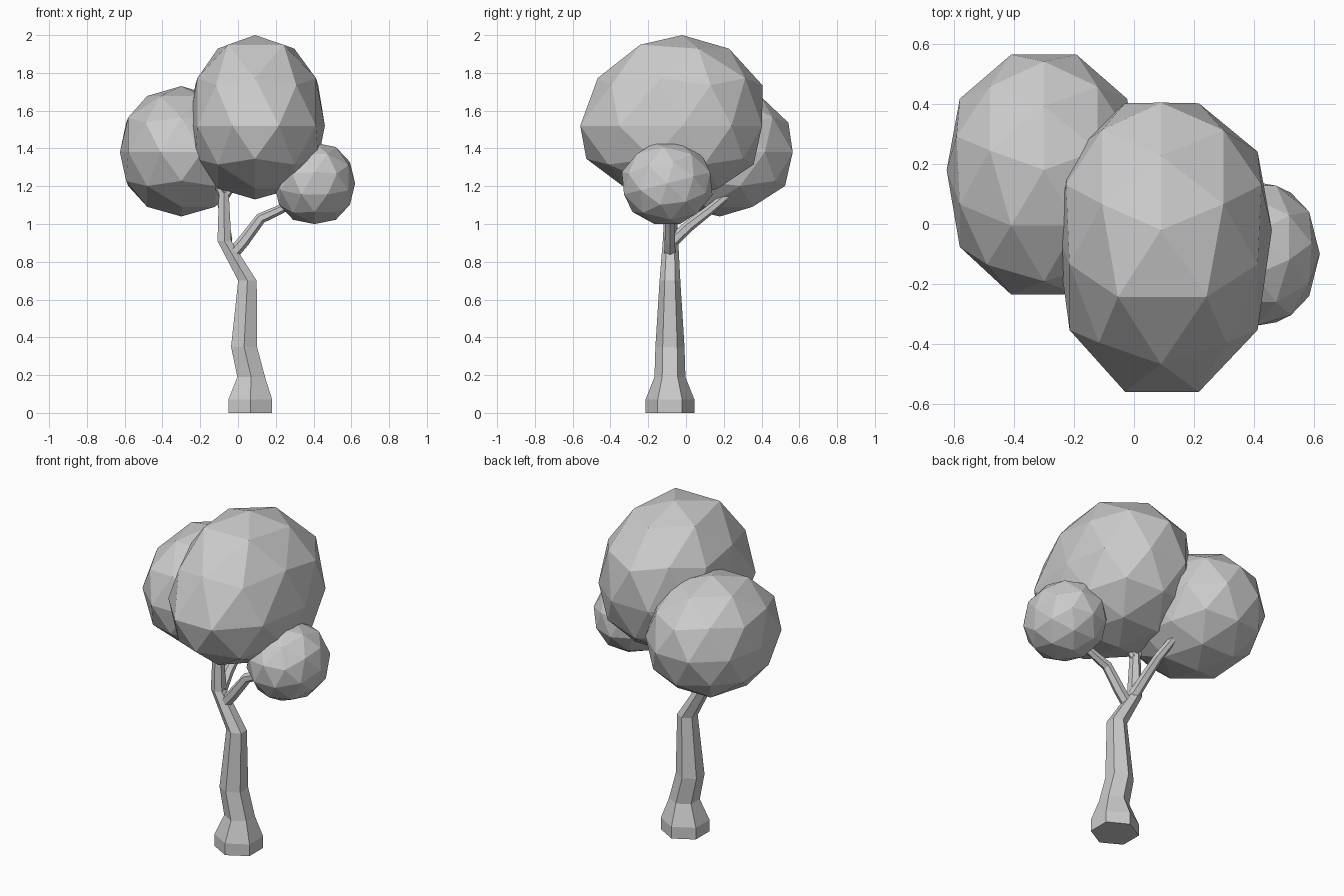
import bpy, bmesh, math
from mathutils import Vector, Matrix

if "Cube" in bpy.data.objects:
    bpy.data.objects.remove(bpy.data.objects["Cube"])


def finish(bm, name):
    bmesh.ops.recalc_face_normals(bm, faces=bm.faces)
    me = bpy.data.meshes.new(name)
    bm.to_mesh(me)
    bm.free()
    ob = bpy.data.objects.new(name, me)
    bpy.context.collection.objects.link(ob)
    return ob


def tube(name, pts, sides=6, level=False):
    """Faceted tube through (x, y, z, radius) points."""
    bm = bmesh.new()
    pos = [Vector(p[:3]) for p in pts]
    rings = []
    for i, p in enumerate(pos):
        d = pos[min(i + 1, len(pos) - 1)] - pos[max(i - 1, 0)]
        d.normalize()
        if level:
            u, v = Vector((1.03, 0, 0)), Vector((0, 1, 0))
        else:
            u = Vector((0, 0, 1)).cross(d).normalized()
            v = d.cross(u)
        ring = []
        for k in range(sides):
            a = math.pi / 2 + 2 * math.pi * k / sides
            ring.append(bm.verts.new(p + (u * math.cos(a) + v * math.sin(a)) * pts[i][3]))
        rings.append(ring)
    for a, b in zip(rings, rings[1:]):
        for k in range(sides):
            n = (k + 1) % sides
            bm.faces.new((a[k], a[n], b[n], b[k]))
    bm.faces.new(rings[0])
    bm.faces.new(rings[-1])
    return finish(bm, name)


def foliage(name, centre, lo, hi, tilt=0, crown=1.0, bulge=0.0, lean=0.0):
    """Icosphere whose halves are stretched from centre to the given bounds."""
    bm = bmesh.new()
    bmesh.ops.create_icosphere(bm, subdivisions=2, radius=1)
    rot = Matrix.Rotation(math.radians(tilt), 4, 'X') @ Matrix.Rotation(math.pi / 2, 4, 'Z')
    bmesh.ops.transform(bm, matrix=rot, verts=bm.verts)
    for v in bm.verts:
        x, y, z = v.co
        v.co.x += bulge * x * abs(x) * (1 - abs(x))
        if z > 0:
            v.co.y += lean * z * (1 - z)
        if 0.8 < z < 0.95 and y < -0.1:
            v.co.x *= crown
            v.co.z *= 1 + (crown - 1) * 0.25
    for ax in range(3):
        top = max(v.co[ax] for v in bm.verts)
        bot = min(v.co[ax] for v in bm.verts)
        for v in bm.verts:
            t = v.co[ax]
            if t >= 0:
                v.co[ax] = centre[ax] + t / top * (hi[ax] - centre[ax])
            else:
                v.co[ax] = centre[ax] + t / bot * (lo[ax] - centre[ax])
    return finish(bm, name)


# Crooked trunk with a flared foot
tube("trunk", [(0.065, -0.085, 0, 0.13), (0.065, -0.085, 0.07, 0.13),
               (0.07, -0.085, 0.19, 0.082), (0.032, -0.085, 0.35, 0.077),
               (0.05, -0.085, 0.70, 0.055), (-0.072, -0.082, 0.91, 0.041),
               (-0.075, -0.08, 1.17, 0.029)], level=True)

# Branches
tube("right_branch", [(-0.03, -0.085, 0.84, 0.033), (0.03, -0.085, 0.91, 0.032),
                      (0.12, -0.085, 1.03, 0.029), (0.23, -0.09, 1.08, 0.024),
                      (0.32, -0.09, 1.13, 0.02)])
tube("back_branch", [(-0.06, -0.07, 0.91, 0.033), (-0.07, 0.01, 0.985, 0.03),
                     (-0.075, 0.12, 1.07, 0.026), (-0.105, 0.24, 1.17, 0.021)])
tube("left_twig", [(-0.075, -0.08, 1.14, 0.022), (-0.11, -0.08, 1.2, 0.016)])
tube("right_twig", [(-0.075, -0.08, 1.14, 0.024), (-0.02, -0.08, 1.21, 0.018)])

# Foliage clumps
foliage("large_foliage", (0.09, -0.02, 1.52), (-0.26, -0.56, 1.13), (0.46, 0.405, 2.0),
        crown=1.2, bulge=0.5, lean=0.25)
foliage("left_foliage", (-0.30, 0.18, 1.38), (-0.625, -0.235, 1.04), (0.02, 0.565, 1.73), bulge=0.45)
foliage("right_foliage", (0.405, -0.10, 1.215), (0.19, -0.34, 1.0), (0.62, 0.14, 1.43), tilt=16, bulge=0.2)
